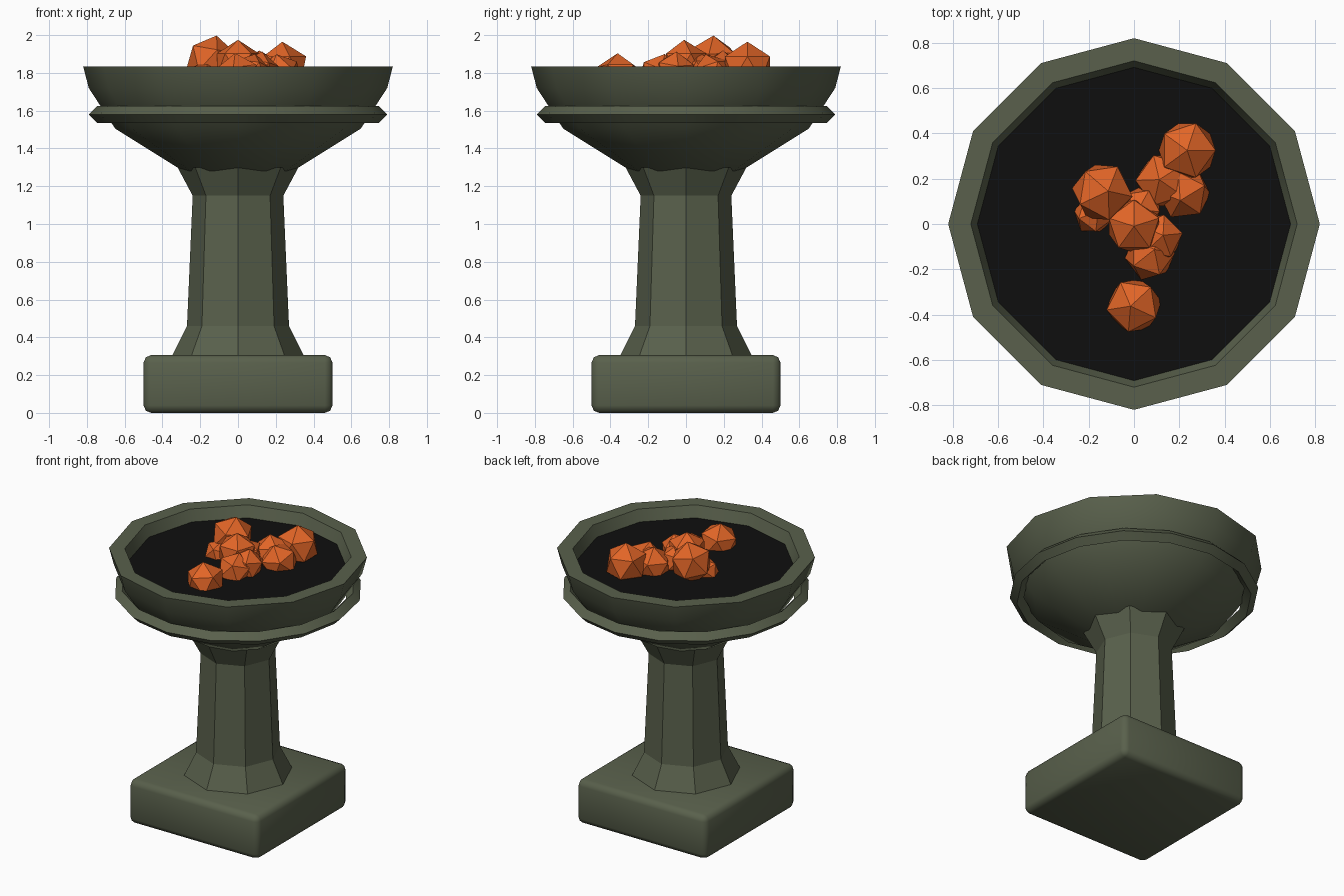
import bpy, math
from mathutils import Euler

if "Cube" in bpy.data.objects:
    bpy.data.objects.remove(bpy.data.objects["Cube"])


def material(name, rgb):
    m = bpy.data.materials.new(name)
    m.diffuse_color = (*rgb, 1)
    m.use_nodes = True
    m.node_tree.nodes["Principled BSDF"].inputs["Base Color"].default_value = m.diffuse_color
    return m


STONE = material("mossy stone", (0.10, 0.118, 0.072))
SOOT = material("black soot", (0.0045, 0.0045, 0.0045))
EMBER = material("ember orange", (0.76, 0.13, 0.02))


def finish(obj, name, mat, smooth=None):
    obj.name = name
    obj.data.materials.append(mat)
    if smooth:
        bpy.ops.object.shade_smooth_by_angle(angle=math.radians(smooth))
    return obj


def lathe(name, profile, sides, mat, smooth=None, closed=False):
    """Spin (radius, z) points round z; open profiles are capped at both ends."""
    n = len(profile)
    verts = [(r * math.cos(math.tau * s / sides), r * math.sin(math.tau * s / sides), z)
             for r, z in profile for s in range(sides)]
    faces = []
    for i in range(n if closed else n - 1):
        a, b = i * sides, (i + 1) % n * sides
        for s in range(sides):
            t = (s + 1) % sides
            faces.append((a + s, a + t, b + t, b + s))
    if not closed:
        faces.append(tuple(reversed(range(sides))))
        faces.append(tuple(range((n - 1) * sides, n * sides)))
    mesh = bpy.data.meshes.new(name)
    mesh.from_pydata(verts, [], faces)
    obj = bpy.data.objects.new(name, mesh)
    bpy.context.collection.objects.link(obj)
    bpy.ops.object.select_all(action='DESELECT')
    obj.select_set(True)
    bpy.context.view_layer.objects.active = obj
    return finish(obj, name, mat, smooth)


# Square plinth with rounded edges
bpy.ops.mesh.primitive_cube_add(size=1, location=(0, 0, 0.153))
plinth = bpy.context.object
plinth.scale = (1, 1, 0.306)
bpy.ops.object.transform_apply(location=False, rotation=False, scale=True)
bevel = plinth.modifiers.new("rounded edges", 'BEVEL')
bevel.width, bevel.segments = 0.04, 2
bpy.ops.object.modifier_apply(modifier=bevel.name)
finish(plinth, "plinth", STONE, 50)

# Octagonal column flared at both ends
lathe("column", [(0.35, 0.30), (0.27, 0.46), (0.24, 1.15), (0.32, 1.30)], 8, STONE)

# Twelve-sided bowl with a flat rim and sunken inside
lathe("bowl", [(0.29, 1.28), (0.65, 1.505), (0.79, 1.72), (0.82, 1.835),
               (0.72, 1.835), (0.685, 1.74)], 12, STONE, 35)

# Loose diamond-section band round the bowl
lathe("band", [(0.70, 1.58), (0.745, 1.535), (0.79, 1.58), (0.745, 1.625)],
      16, STONE, 35, closed=True)

# Soot bed
lathe("soot_bed", [(0.688, 1.745), (0.692, 1.757)], 12, SOOT)

# Heap of faceted embers: x, y, z, radius
embers = [(0.235, 0.325, 1.825, 0.14), (-0.14, 0.14, 1.86, 0.14), (-0.18, 0.04, 1.77, 0.09),
          (0.0, -0.36, 1.775, 0.13), (0.13, 0.19, 1.79, 0.13), (0.22, 0.14, 1.78, 0.125),
          (0.0, -0.01, 1.845, 0.13), (0.11, -0.06, 1.805, 0.11), (0.07, -0.14, 1.79, 0.115),
          (0.03, 0.07, 1.81, 0.10)]
for i, (x, y, z, r) in enumerate(embers):
    bpy.ops.mesh.primitive_ico_sphere_add(subdivisions=1, radius=r, location=(x, y, z),
                                          rotation=Euler((0.15 * (i % 3), 0.12 * (i % 2), 1.1 * i)))
    finish(bpy.context.object, f"ember_{i + 1}", EMBER)
